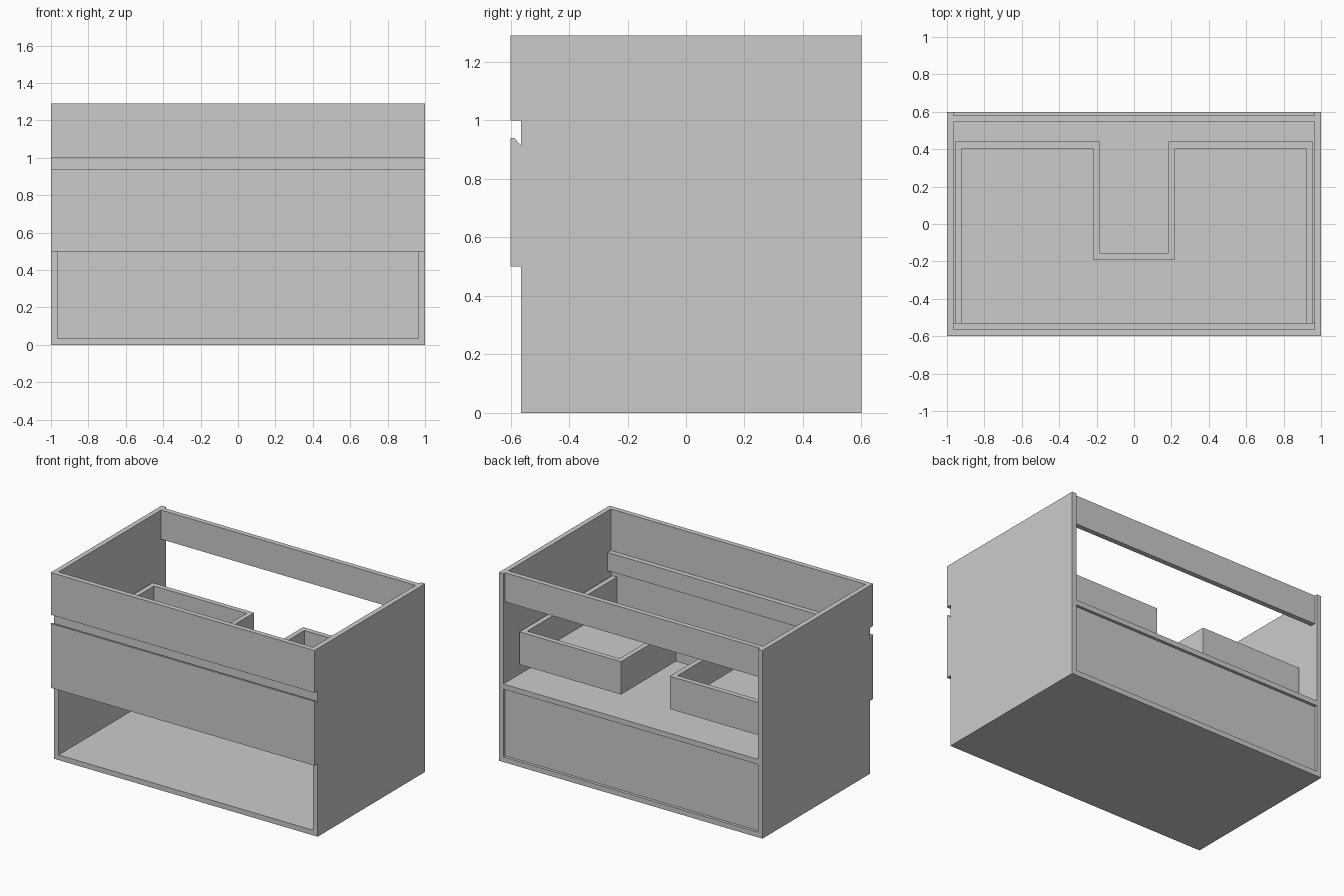
import bpy, bmesh

if "Cube" in bpy.data.objects:
    bpy.data.objects.remove(bpy.data.objects["Cube"])

T = 0.035            # board thickness
IN = 1 - T           # inner half width
FY = -0.565          # front edge of carcass
H = 1.29


def prism(name, pts, axis, lo, hi):
    """Extrude a 2D outline along x (pts = y,z) or z (pts = x,y)."""
    bm = bmesh.new()
    place = (lambda p, t: (t, *p)) if axis == 'x' else (lambda p, t: (*p, t))
    face = bm.faces.new([bm.verts.new(place(p, lo)) for p in pts])
    ext = bmesh.ops.extrude_face_region(bm, geom=[face])
    d = (hi - lo, 0, 0) if axis == 'x' else (0, 0, hi - lo)
    bmesh.ops.translate(bm, vec=d, verts=[g for g in ext['geom'] if isinstance(g, bmesh.types.BMVert)])
    bmesh.ops.recalc_face_normals(bm, faces=bm.faces)
    me = bpy.data.meshes.new(name)
    bm.to_mesh(me)
    bm.free()
    ob = bpy.data.objects.new(name, me)
    bpy.context.collection.objects.link(ob)
    return ob


def board(name, x, y, z):
    return prism(name, [(x[0], y[0]), (x[1], y[0]), (x[1], y[1]), (x[0], y[1])], 'z', *z)


def pair(name, x, y, z):
    board("left_" + name, (-x[1], -x[0]), y, z)
    board("right_" + name, x, y, z)


# Carcass
pair("side_panel", (IN, 1), (FY, 0.6), (0, H))
W = (-IN, IN)
board("bottom_panel", W, (FY, 0.6), (0, T))
board("middle_shelf", W, (FY, 0.6), (0.5, 0.5 + T))
board("lower_back_panel", W, (0.545, 0.58), (T, 0.5))
board("upper_back_rail", W, (0.545, 0.58), (1.09, H))
board("front_rail", W, (FY, FY + T), (0.88, 1.005))

# Fronts, the drawer front with a bevelled finger grip
board("top_front", (-1, 1), (-0.6, FY), (1.0, H))
prism("drawer_front", [(-0.6, 0.5), (FY, 0.5), (FY, 0.915), (-0.587, 0.94), (-0.6, 0.94)], 'x', -1, 1)

# U-shaped drawer with a cut-out for plumbing
Z = (0.61, 0.835)
pair("drawer_side", (0.92, 0.955), (FY, 0.44), Z)
pair("drawer_back", (0.185, 0.92), (0.405, 0.44), Z)
pair("cutout_side", (0.185, 0.22), (-0.19, 0.405), Z)
board("cutout_front", (-0.185, 0.185), (-0.19, -0.155), Z)
prism("drawer_bottom", [(-0.92, FY), (0.92, FY), (0.92, 0.405), (0.22, 0.405), (0.22, -0.19),
                        (-0.22, -0.19), (-0.22, 0.405), (-0.92, 0.405)], 'z', 0.61, 0.645)
